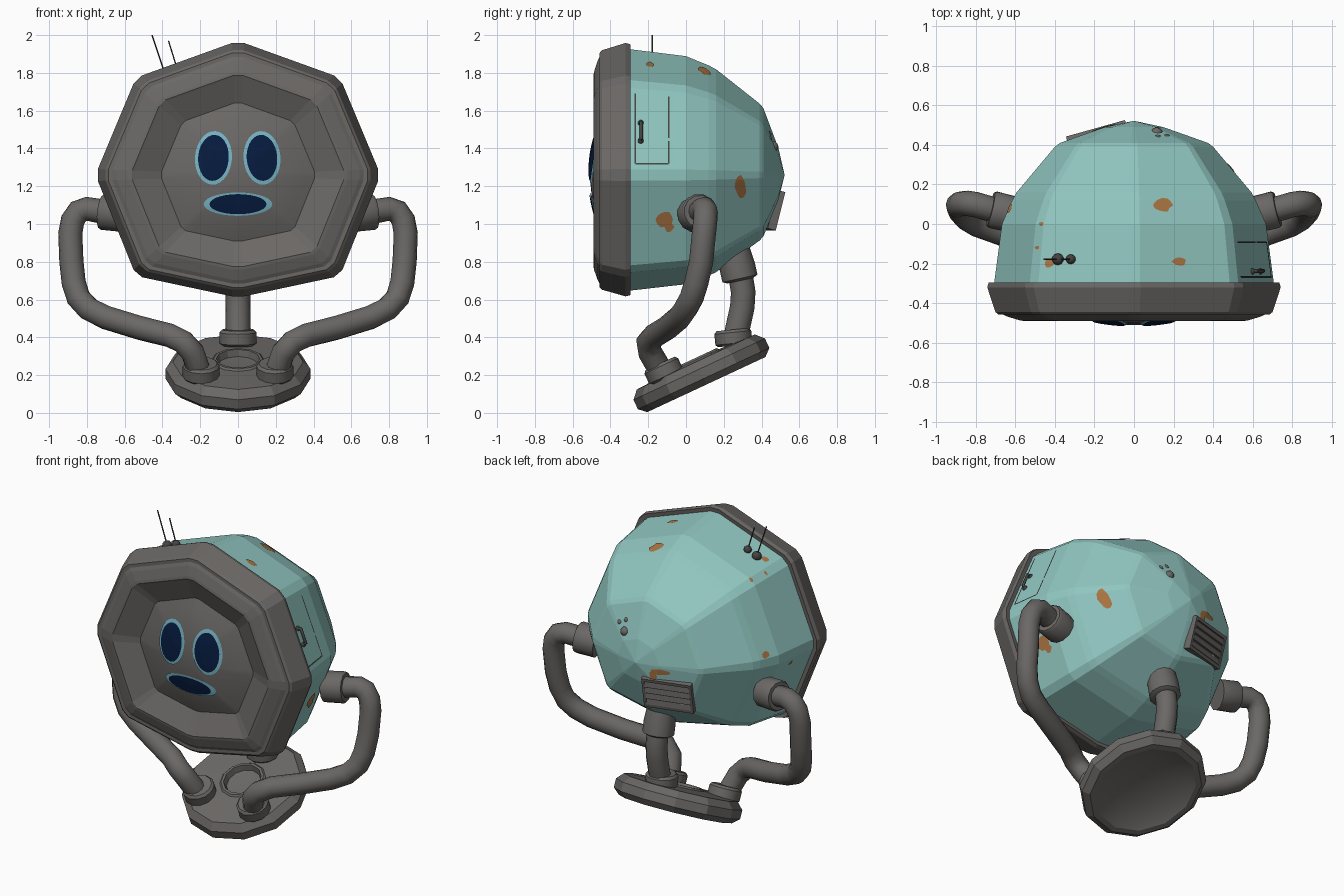
import bpy, bmesh, math, random
from mathutils import Vector, Matrix
from mathutils.bvhtree import BVHTree

if "Cube" in bpy.data.objects:
    bpy.data.objects.remove(bpy.data.objects["Cube"])

random.seed(4)
V = Vector

def material(name, rgb):
    m = bpy.data.materials.new(name)
    m.diffuse_color = (*rgb, 1)
    m.use_nodes = True
    m.node_tree.nodes["Principled BSDF"].inputs["Base Color"].default_value = m.diffuse_color
    return m

GREY = material("warm_grey_metal", (0.145, 0.137, 0.131))
DARK = material("dark_metal", (0.06, 0.057, 0.055))
TEAL = material("teal_paint", (0.28, 0.56, 0.525))
NAVY = material("navy_display", (0.002, 0.011, 0.05))
BLUE = material("light_blue_edge", (0.18, 0.45, 0.54))
RUST = material("rust", (0.40, 0.175, 0.055))

def soften(me, deg):
    for p in me.polygons:
        p.use_smooth = True
    me.set_sharp_from_angle(angle=math.radians(deg))

def finish(bm, name, mat):
    bmesh.ops.recalc_face_normals(bm, faces=bm.faces)
    me = bpy.data.meshes.new(name)
    bm.to_mesh(me)
    tree = BVHTree.FromBMesh(bm)
    bm.free()
    me.materials.append(mat)
    ob = bpy.data.objects.new(name, me)
    bpy.context.collection.objects.link(ob)
    return ob, tree

def loft(name, rings, mat, caps=True):
    """Skin a list of equal point rings; one-point rings become tips."""
    bm = bmesh.new()
    rows = [[bm.verts.new(p) for p in r] for r in rings]
    for a, b in zip(rows, rows[1:]):
        n = max(len(a), len(b))
        for i in range(n):
            j = (i + 1) % n
            if len(a) == 1:
                bm.faces.new((a[0], b[i], b[j]))
            elif len(b) == 1:
                bm.faces.new((a[i], a[j], b[0]))
            else:
                bm.faces.new((a[i], a[j], b[j], b[i]))
    if caps:
        for r in (rows[0], rows[-1]):
            if len(r) > 2:
                bm.faces.new(r)
    return finish(bm, name, mat)

def lathe(name, origin, axis, profile, mat, n=12, deg=35):
    """Revolve (radius, height) pairs about an axis."""
    q = V((0, 0, 1)).rotation_difference(V(axis).normalized())
    rings = []
    for r, h in profile:
        k = n if r else 1
        rings.append([V(origin) + q @ V((r * math.cos(math.tau * i / n), r * math.sin(math.tau * i / n), h))
                      for i in range(k)])
    ob, _ = loft(name, rings, mat)
    soften(ob.data, deg)

def tube(name, pts, r, mat, res=4):
    cu = bpy.data.curves.new(name, 'CURVE')
    cu.dimensions = '3D'
    cu.bevel_depth, cu.bevel_resolution, cu.use_fill_caps = r, res, True
    s = cu.splines.new('POLY')
    s.points.add(len(pts) - 1)
    for sp, p in zip(s.points, pts):
        sp.co = (*p, 1)
        sp.radius = 1
    tmp = bpy.data.objects.new(name + "_path", cu)
    bpy.context.collection.objects.link(tmp)
    bpy.context.view_layer.update()
    me = bpy.data.meshes.new_from_object(tmp.evaluated_get(bpy.context.evaluated_depsgraph_get()))
    bpy.data.objects.remove(tmp)
    me.materials.clear()
    me.materials.append(mat)
    ob = bpy.data.objects.new(name, me)
    bpy.context.collection.objects.link(ob)
    soften(me, 50)

def box(name, m, size, mat):
    bm = bmesh.new()
    bmesh.ops.create_cube(bm, size=1, matrix=m @ Matrix.Diagonal((*size, 1)))
    finish(bm, name, mat)

def ball(name, loc, r, mat):
    bm = bmesh.new()
    bmesh.ops.create_icosphere(bm, subdivisions=2, radius=r, matrix=Matrix.Translation(loc))
    soften(finish(bm, name, mat)[0].data, 60)

def decal(name, tree, centre, view, outline, mat, off=0.005, rings=3):
    """Thin skin dropped on a surface along a view direction."""
    place = {'top': lambda a, b: (V((a, b, 3)), V((0, 0, -1))),
             'side': lambda a, b: (V((3, a, b)), V((-1, 0, 0))),
             'left': lambda a, b: (V((-3, a, b)), V((1, 0, 0))),
             'back': lambda a, b: (V((a, 3, b)), V((0, -1, 0))),
             'front': lambda a, b: (V((a, -3, b)), V((0, 1, 0)))}[view]
    rows = []
    for k in range(rings + 1):
        row = []
        for x, z in (outline if k else [(0, 0)]):
            o, d = place(centre[0] + x * k / rings, centre[1] + z * k / rings)
            p = tree.ray_cast(o, d)[0]
            row.append(p - d * off)
        rows.append(row)
    loft(name, rows, mat, caps=False)

def ellipse(a, b, n=28, lean=0):
    c, s = math.cos(lean), math.sin(lean)
    pts = [(a * math.cos(math.tau * i / n), b * math.sin(math.tau * i / n)) for i in range(n)]
    return [(x * c - y * s, x * s + y * c) for x, y in pts]

# Irregular octagon shared by the shell, bezel and screen, with clipped corners
half = [(0, .71), (.54, .515), (.755, 0), (.54, -.535), (0, -.65)]
octa = half + [(-x, z) for x, z in half[3:0:-1]]
outline = []
for i, p in enumerate(octa):
    for q in (octa[i - 1], octa[(i + 1) % 8]):
        outline.append(V(p).lerp(V(q), 0.06))
ZC = 1.26

def octagon_loft(name, profile, mat):
    return loft(name, [[V((x * s, y, ZC + z * s)) for x, z in (outline if s else [(0, 0)])]
                       for s, y in profile], mat)

# Head: teal shell, grey bezel with funnel, domed screen
_, shell = octagon_loft("head_shell", [(.955, -.31), (.90, 0), (.83, .12), (.80, .16), (.54, .39), (.505, .41),
                                       (.2, .49), (0, .522)], TEAL)
octagon_loft("bezel", [(.94, -.30), (.99, -.295), (1, -.32), (.945, -.445), (.925, -.457), (.895, -.457),
                       (.865, -.468), (.78, -.487), (.755, -.49), (.74, -.485), (.545, -.425), (.50, -.36)], GREY)
R = .55
dome = [(R * k / 7, -.424 - .083 * (1 - (k / 7) ** 2)) for k in range(7, -1, -1)]
screen_ob, screen = octagon_loft("screen", dome, GREY)
soften(screen_ob.data, 40)

# Face: eyes and mouth, pale edge under a navy plate
for nm, c, a, b, ai, bi, lean in (("eye_left", (-.13, 1.35), .098, .142, .081, .122, -.07),
                                  ("eye_right", (.127, 1.35), .098, .142, .081, .122, .07),
                                  ("mouth", (0, 1.105), .182, .062, .151, .053, 0)):
    decal(nm + "_edge", screen, c, 'front', ellipse(a, b, 28, lean), BLUE, .007, 6)
    decal(nm, screen, c, 'front', ellipse(ai, bi, 28, lean), NAVY, .012, 6)

# Tilted foot disc with hollow underside and a round recess on top
tilt = math.radians(25)
n = V((0, -math.sin(tilt), math.cos(tilt)))
along = V((0, math.cos(tilt), math.sin(tilt)))
foot = V((0, .108, .15))
lathe("foot_disc", foot, n, [(0, .055), (.14, .05), (.27, .02), (.31, 0), (.345, 0), (.384, .035), (.384, .09),
                             (.345, .132), (.14, .142), (.13, .152), (.115, .152), (.105, .115), (0, .105)],
      GREY, 12, 15)

# Rear post and its collars
collar = [(.085, 0), (.098, .012), (.098, .07), (.085, .085), (.06, .085)]
post_foot = foot + n * .125 + along * .22
lathe("post_lower_collar", post_foot, (0, -.1, 1), collar, GREY)
tube("post", [post_foot, (0, .278, .47), (0, .298, .56), (0, .303, .64), (0, .29, .72), (0, .26, .86)], .065, GREY)
lathe("post_upper_collar", (0, .288, .70), (0, -.22, 1), [(.07, 0), (.095, .012), (.095, .08), (.085, .17)], GREY)

# Two bent support arms, mirrored
arm = [(.62, .05, 1.05), (.74, .08, 1.07), (.80, .098, 1.08), (.845, .105, 1.065), (.875, .102, 1.02),
       (.888, .095, .95), (.882, .08, .80), (.87, .055, .69), (.845, .03, .61), (.79, -.003, .55),
       (.70, -.035, .505), (.52, -.10, .45), (.36, -.165, .41), (.29, -.20, .375), (.24, -.19, .32), (.20, -.12, .20)]
for side, s in (("left", -1), ("right", 1)):
    tube("arm_" + side, [(x * s, y, z) for x, y, z in arm], .064, GREY)
    lathe("shoulder_collar_" + side, (.60 * s, .045, 1.05), (s, .24, .12),
          [(.095, 0), (.097, .115), (.088, .13), (.06, .13)], GREY)
    base = foot + n * .12 - along * .175
    lathe("arm_foot_collar_" + side, (.195 * s, base.y, base.z), n, collar, GREY)

# Aerials with ball mounts
for nm, b, t, r in (("tall", (-.385, -.178, 1.79), (-.455, -.178, 2.0), .03),
                    ("short", (-.32, -.178, 1.815), (-.368, -.178, 1.97), .025)):
    ball("aerial_mount_" + nm, b, r, DARK)
    tube("aerial_" + nm, [b, t], .004, DARK, 1)

# Hatch seams and handle on the right side
for nm, c, w, h in (("front", (-.268, 1.505), .004, .185), ("bottom", (-.18, 1.32), .088, .004),
                    ("rear_top", (-.092, 1.565), .004, .11), ("rear_low", (-.092, 1.38), .004, .06)):
    decal("hatch_seam_" + nm, shell, c, 'side', [(-w, -h), (w, -h), (w, h), (-w, h)], DARK, .004, 1)
grip = []
for z, off in ((1.44, 0), (1.445, .022), (1.53, .022), (1.535, 0)):
    p, nr, _, _ = shell.ray_cast(V((3, -.24, z)), V((-1, 0, 0)))
    grip.append(p + nr * off)
tube("hatch_handle", grip, .010, DARK, 2)
for p, nm in ((grip[0], "low"), (grip[3], "high")):
    ball("handle_mount_" + nm, p, .016, DARK)

# Slatted vent at the lower back
vn = V((-.26, .93, -.25)).normalized()
hit = shell.ray_cast(V((-.185, 3, 1.07)), V((0, -1, 0)))[0] - vn * .012
u = V((0, 0, 1)).cross(vn).normalized()
v = vn.cross(u)
M = Matrix.Translation(hit) @ Matrix((u, v, vn)).transposed().to_4x4()
box("vent_back", M, (.29, .19, .03), DARK)
for nm, x, y, w, h in (("top", 0, .095, .31, .02), ("bottom", 0, -.095, .31, .02),
                       ("side_a", .147, 0, .016, .2), ("side_b", -.147, 0, .016, .2)):
    box("vent_frame_" + nm, M @ Matrix.Translation((x, y, 0)), (w, h, .045), GREY)
for i in range(4):
    box("vent_slat_%d" % i, M @ Matrix.Translation((0, -.064 + i * .043, .015)) @ Matrix.Rotation(-.3, 4, 'X'),
        (.28, .043, .008), GREY)

# Rivets at the upper back
for i, (x, z, r) in enumerate(((.115, 1.41, .03), (.165, 1.45, .018), (.12, 1.475, .018))):
    ball("rivet_%d" % i, shell.ray_cast(V((x, 3, z)), V((0, -1, 0)))[0] - V((0, .012, 0)), r, GREY)

# Rust patches: view, centre, half sizes
spots = [('side', -.11, 1.025, .046, .046), ('side', .29, 1.195, .03, .058), ('side', -.09, .985, .026, .026),
         ('top', .145, .095, .048, .034), ('top', .23, -.19, .036, .022), ('top', -.43, -.20, .026, .02),
         ('left', .08, 1.31, .022, .02), ('top', -.47, 0, .012, .01), ('top', -.49, -.12, .012, .01),
         ('left', -.11, 1.20, .016, .014),
         ('back', -.15, 1.225, .06, .022), ('back', -.11, 1.195, .022, .035)]
for i, (view, a, b, ra, rb) in enumerate(spots):
    shape = []
    for x, y in ellipse(ra, rb, 12):
        k = random.uniform(.8, 1.15)
        shape.append((x * k, y * k))
    decal("rust_patch_%d" % i, shell, (a, b), view, shape, RUST)
